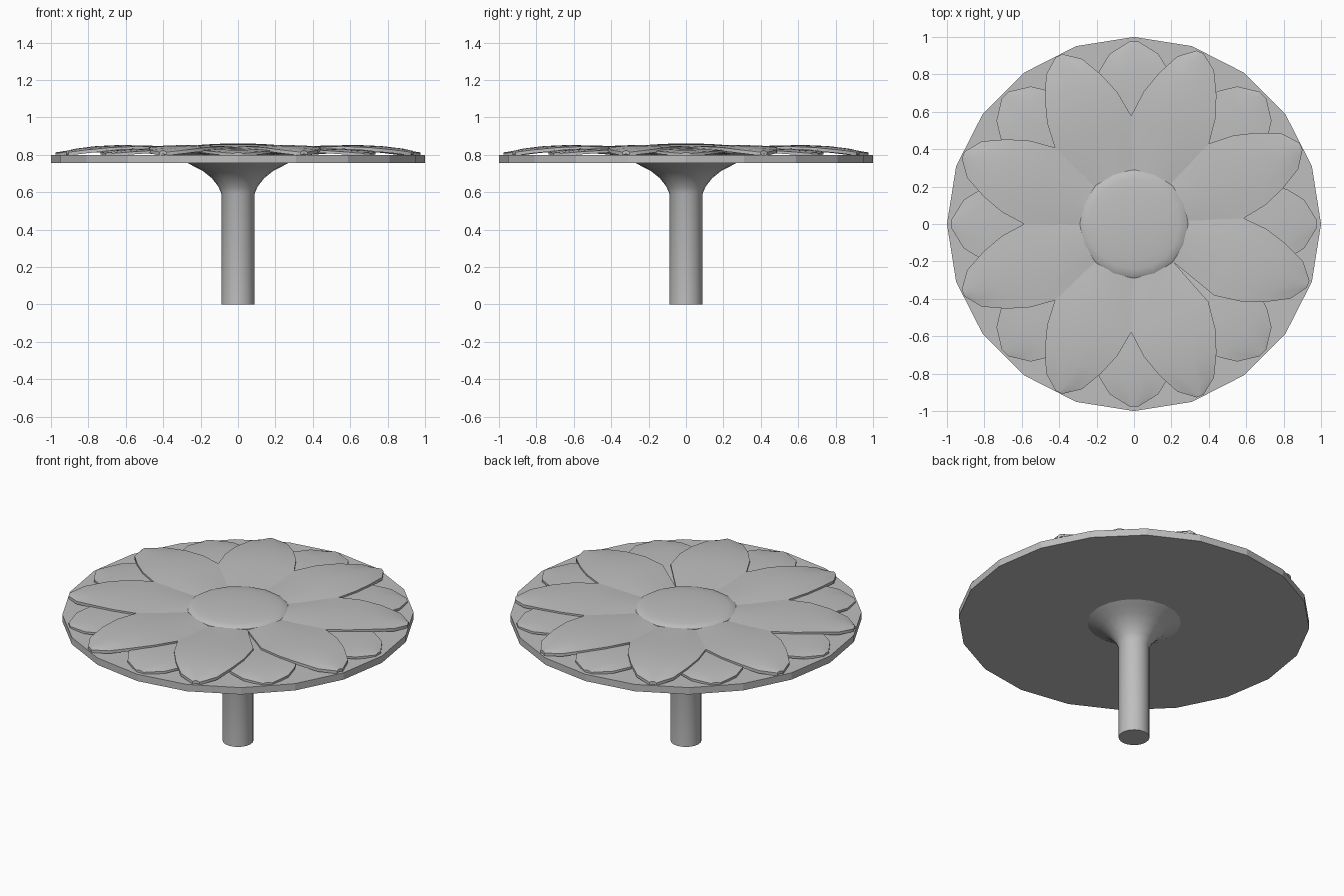
import bpy, bmesh, math
from mathutils import Matrix

cube = bpy.data.objects.get("Cube")
if cube:
    bpy.data.objects.remove(cube, do_unlink=True)

grey = bpy.data.materials.new("plain grey")
grey.use_nodes = True
colour = (0.52, 0.52, 0.52, 1)
grey.diffuse_color = colour
grey.node_tree.nodes["Principled BSDF"].inputs["Base Color"].default_value = colour


def finish(bm, name, smooth_angle=None):
    """Turn a bmesh into a named object, smooth below the given angle."""
    bmesh.ops.recalc_face_normals(bm, faces=bm.faces)
    mesh = bpy.data.meshes.new(name)
    bm.to_mesh(mesh)
    bm.free()
    mesh.materials.append(grey)
    obj = bpy.data.objects.new(name, mesh)
    bpy.context.collection.objects.link(obj)
    if smooth_angle:
        bpy.ops.object.select_all(action='DESELECT')
        obj.select_set(True)
        bpy.context.view_layer.objects.active = obj
        bpy.ops.object.shade_smooth_by_angle(angle=math.radians(smooth_angle))
    return obj


def lathe(name, profile, sides, smooth_angle=None):
    """Revolve (radius, height) points and cap the open ends."""
    bm = bmesh.new()
    rings = []
    for r, z in profile:
        rings.append([bm.verts.new((r * math.cos(math.tau * i / sides),
                                    r * math.sin(math.tau * i / sides), z))
                      for i in range(sides)])
    for a, b in zip(rings, rings[1:]):
        for i in range(sides):
            j = (i + 1) % sides
            bm.faces.new((a[i], a[j], b[j], b[i]))
    bm.faces.new(rings[0][::-1])
    bm.faces.new(rings[-1])
    return finish(bm, name, smooth_angle)


def petal(name, angle, stations, lift, droop, thickness):
    """Arched leaf: stations give (distance, half width, ridge height)."""
    bm = bmesh.new()
    across = [-1, -0.6, -0.2, 0.2, 0.6, 1]
    layers = []
    for drop in (0, thickness):
        layers.append([[bm.verts.new((u, w * t, z + lift - droop * t * t - drop))
                        for t in across] for u, w, z in stations])
    top, under = layers
    rows, cols = len(stations), len(across)
    for grid in layers:
        for i in range(rows - 1):
            for j in range(cols - 1):
                bm.faces.new((grid[i][j], grid[i + 1][j],
                              grid[i + 1][j + 1], grid[i][j + 1]))
    # rim around the outline
    border = ([(i, 0) for i in range(rows)]
              + [(rows - 1, j) for j in range(1, cols)]
              + [(i, cols - 1) for i in range(rows - 2, -1, -1)]
              + [(0, j) for j in range(cols - 2, 0, -1)])
    for (a, b), (c, d) in zip(border, border[1:] + border[:1]):
        bm.faces.new((top[a][b], top[c][d], under[c][d], under[a][b]))
    bm.transform(Matrix.Rotation(math.radians(angle), 4, 'Z'))
    return finish(bm, name, 30)


# Round base plate
lathe("disc", [(1, 0.755), (1, 0.798)], 20)

# Stem flaring out beneath the plate
lathe("stem", [(0.088, 0), (0.088, 0.59), (0.105, 0.63), (0.14, 0.675),
               (0.19, 0.715), (0.24, 0.74), (0.27, 0.757)], 20, 35)

# Petals: a lower ring, and an upper ring overlapping it
upper_shape = [(0.2, 0.1, 0.833), (0.35, 0.155, 0.838), (0.53, 0.222, 0.85),
               (0.68, 0.205, 0.852), (0.8, 0.165, 0.847), (0.92, 0.105, 0.834),
               (0.985, 0.02, 0.822)]
lower_shape = [(0.3, 0.12, 0.815), (0.5, 0.2, 0.83), (0.7, 0.22, 0.836),
               (0.82, 0.185, 0.832), (0.91, 0.13, 0.825), (0.975, 0.025, 0.815)]
for k in range(8):
    petal(f"lower_petal_{k + 1}", 45 * k, lower_shape, -0.002, 0.006, 0.014)
for k, angle in enumerate((25, 69, 114, 158, 202, 246, 291, 341)):
    petal(f"upper_petal_{k + 1}", angle, upper_shape, 0, 0.008, 0.018)

# Low domed button in the middle
dome = [(0.29, 0.815), (0.29, 0.832)]
for step in range(1, 6):
    a = step * math.pi / 11
    dome.append((0.29 * math.cos(a), 0.832 + 0.029 * math.sin(a)))
lathe("centre_dome", dome, 16, 40)
